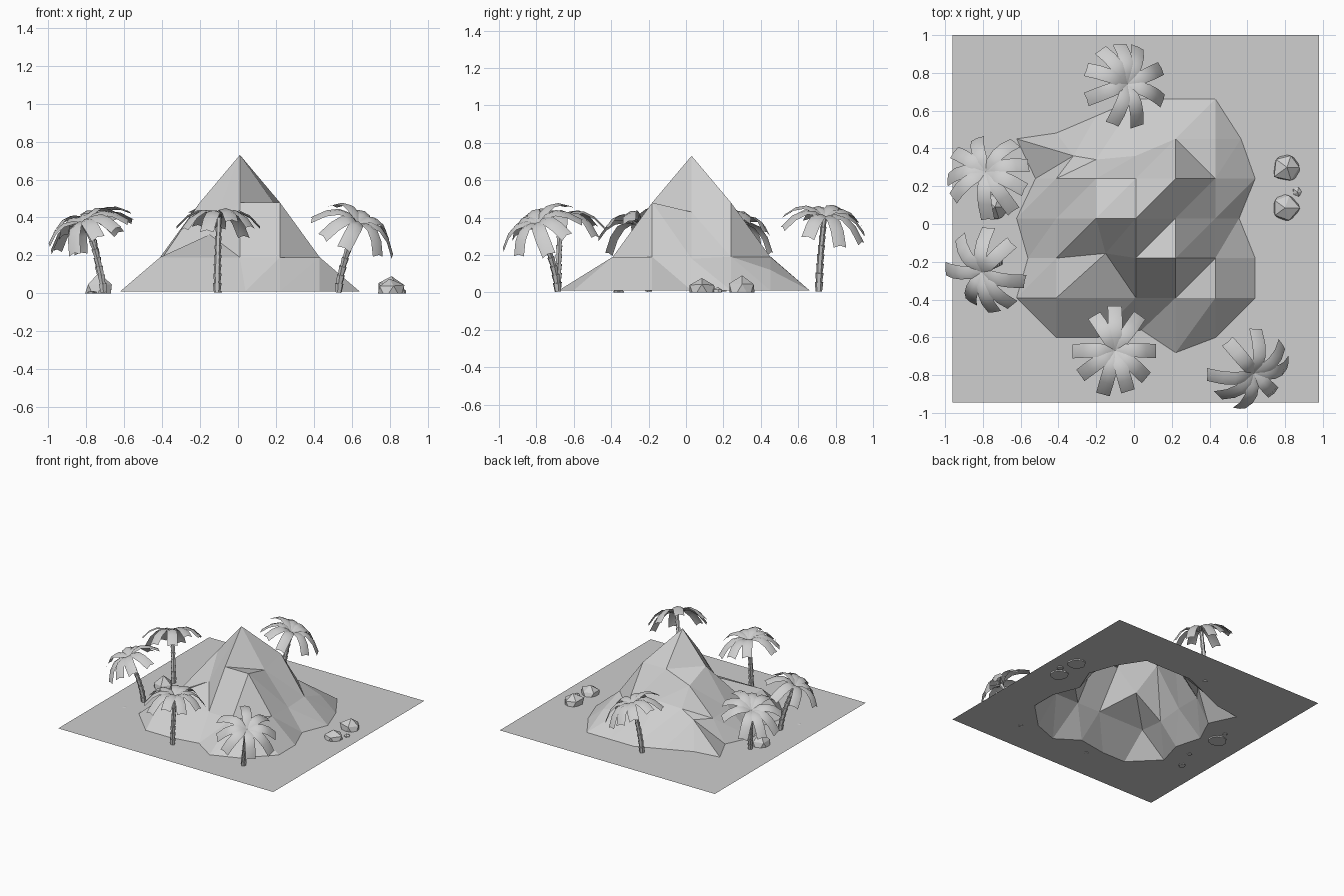
import bpy, bmesh, math, random
from mathutils import Vector, Matrix

random.seed(4)
cube = bpy.data.objects.get("Cube")
if cube:
    bpy.data.objects.remove(cube, do_unlink=True)

stone_grey = bpy.data.materials.new("stone_grey")
stone_grey.use_nodes = True
colour = (0.62, 0.62, 0.62, 1)
stone_grey.diffuse_color = colour
stone_grey.node_tree.nodes["Principled BSDF"].inputs["Base Color"].default_value = colour

GROUND = 0.01


def finish(bm, name, smooth=False):
    for face in bm.faces:
        face.smooth = smooth
    mesh = bpy.data.meshes.new(name)
    bm.to_mesh(mesh)
    bm.free()
    mesh.materials.append(stone_grey)
    obj = bpy.data.objects.new(name, mesh)
    bpy.context.collection.objects.link(obj)
    return obj


# Mountain: square rings stepping down from the peak, rows run front to back
STEP = 0.2105
heights = [
    (.19, .19, .19, .19, .19),
    (.17, .31, .48, .48, .19),
    (.19, .48, .73, .43, .18),
    (.19, .4, .48, .48, .19),
    (.2, .25, .27, .19, .12),
]
points = {}
for i in range(7):
    for j in range(7):
        inner = 0 < i < 6 and 0 < j < 6
        z = heights[j - 1][i - 1] if inner else GROUND
        points[i, j] = Vector((.01 + STEP * (i - 3), .03 + STEP * (j - 3), z))
for corner in ((0, 0), (0, 6), (6, 0), (6, 6)):
    del points[corner]

# Pulled points that make the foot and the left ridge irregular
nudges = {
    (2, 2): (.05, .025), (1, 5): (.09, -.09),
    (2, 5): (0, -.11), (3, 5): (0, -.09),
    (1, 6): (0, -.18), (2, 6): (0, -.09),
    (0, 4): (.1, 0), (0, 2): (.06, 0),
    (3, 0): (.03, .04), (4, 0): (0, -.08),
    (6, 3): (-.085, 0), (6, 5): (-.075, 0),
}
for key, (dx, dy) in nudges.items():
    points[key] += Vector((dx, dy, 0))

bm = bmesh.new()
verts = {key: bm.verts.new(p) for key, p in points.items()}
back_cut = {(2, 1), (4, 4)}  # cells split along the other diagonal
for i in range(6):
    for j in range(6):
        cell = [(i, j), (i + 1, j), (i + 1, j + 1), (i, j + 1)]
        if (i, j) in back_cut:
            cell = cell[1:] + cell[:1]
        used = [verts[k] for k in cell if k in verts]
        for n in range(1, len(used) - 1):
            bm.faces.new((used[0], used[n], used[n + 1]))
finish(bm, "mountain")

# Ground: flat square, open under the mountain
rim = [(i, 0) for i in range(1, 6)] + [(6, j) for j in range(1, 6)]
rim += [(i, 6) for i in range(5, 0, -1)] + [(0, j) for j in range(5, 0, -1)]
border = [(-.96, -.945), (.98, -.945), (.98, 1), (-.96, 1)]
bm = bmesh.new()
edges = []
for loop in ([points[k] for k in rim], [(x, y, GROUND) for x, y in border]):
    ring = [bm.verts.new(p) for p in loop]
    edges += [bm.edges.new((ring[n - 1], ring[n])) for n in range(len(ring))]
bmesh.ops.triangle_fill(bm, edges=edges, use_beauty=True, normal=(0, 0, 1))
for face in bm.faces:
    face.normal_update()
    if face.normal.z < 0:
        face.normal_flip()
finish(bm, "ground")


# Palms: leaning trunk of flared segments, crown of arched fronds tilted with it
def add_trunk(name, base, crown):
    bm = bmesh.new()
    count = 8

    def centre(t):
        p = base.lerp(crown, t ** 1.5)
        p.z = base.z + (crown.z - base.z) * t
        return p

    for n in range(count):
        low, high = centre(n / count), centre((n + 1) / count)
        size = .023 - .008 * n / count
        place = Matrix.Translation((low + high) / 2)
        place = place @ (high - low).to_track_quat('Z', 'Y').to_matrix().to_4x4()
        bmesh.ops.create_cone(bm, cap_ends=True, segments=6, radius1=size * .75,
                              radius2=size, depth=(high - low).length, matrix=place)
    finish(bm, name)


def add_fronds(name, crown, angles, lean):
    bm = bmesh.new()
    up = Vector((0, 0, 1))
    tilt = up.rotation_difference(up + lean * 4.5)
    for angle in angles:
        turn = math.radians(angle)
        out = Vector((math.cos(turn), math.sin(turn), 0))
        side = Vector((-out.y, out.x, 0))
        drop = random.uniform(.05, .12)
        reach = random.uniform(.215, .24)
        rows = []
        for t, half in ((0, .016), (.25, .033), (.5, .037), (.75, .038), (1, .037)):
            rise = .17 * t * (1 - t) + .03 * t - drop * t * t
            mid = out * reach * t + up * rise
            edge, sag = side * half, up * half * .3
            rows.append([bm.verts.new(crown + tilt @ p)
                         for p in (mid + edge - sag, mid, mid - edge - sag)])
        for r, s in zip(rows, rows[1:]):
            for k in range(2):
                bm.faces.new((r[k], r[k + 1], s[k + 1], s[k]))
    finish(bm, name, smooth=True)


palms = {
    "front_palm": ((-.11, -.685), (-.1, -.67, .4),
                   (0, -40, -72, -105, -145, 180, 120, 90, 55)),
    "front_left_palm": ((.53, -.685), (.635, -.79, .37),
                        (83, 130, 185, 225, 262, -45, 35, 0)),
    "back_palm": ((-.1, .71), (-.035, .74, .4),
                  (95, 68, 25, -20, -72, -110, -160, 160, 125)),
    "right_front_palm": ((-.71, -.2), (-.805, -.255, .37),
                         (130, 88, 45, -15, -52, -80, -120, 180)),
    "right_back_palm": ((-.72, .2), (-.785, .275, .37),
                        (110, 50, 10, -25, -55, -90, -145, 180, 145)),
}
for name, (foot, top, angles) in palms.items():
    base, crown = Vector((*foot, GROUND - .005)), Vector(top)
    add_trunk(name + "_trunk", base, crown)
    add_fronds(name + "_fronds", crown, angles, Vector((crown.x - base.x, crown.y - base.y, 0)))


# Rocks: rough low balls cut flat underneath
def add_rock(name, x, y, radius, height):
    bm = bmesh.new()
    bmesh.ops.create_icosphere(bm, subdivisions=1, radius=1)
    for v in bm.verts:
        v.co *= random.uniform(.85, 1.12)
    cut = bmesh.ops.bisect_plane(bm, geom=bm.verts[:] + bm.edges[:] + bm.faces[:],
                                 plane_co=(0, 0, -.1), plane_no=(0, 0, -1), clear_outer=True)
    bmesh.ops.contextual_create(bm, geom=[e for e in cut["geom_cut"]
                                          if isinstance(e, bmesh.types.BMEdge)])
    for v in bm.verts:
        v.co = (x + v.co.x * radius, y + v.co.y * radius, (v.co.z + .1) / 1.1 * height)
    finish(bm, name)


add_rock("left_back_rock", .81, .3, .085, .1)
add_rock("left_front_rock", .8, .085, .085, .085)
add_rock("left_pebble", .865, .17, .027, .03)
add_rock("right_rock", -.735, .09, .085, .1)
add_rock("right_pebble", -.77, -.36, .03, .015)
